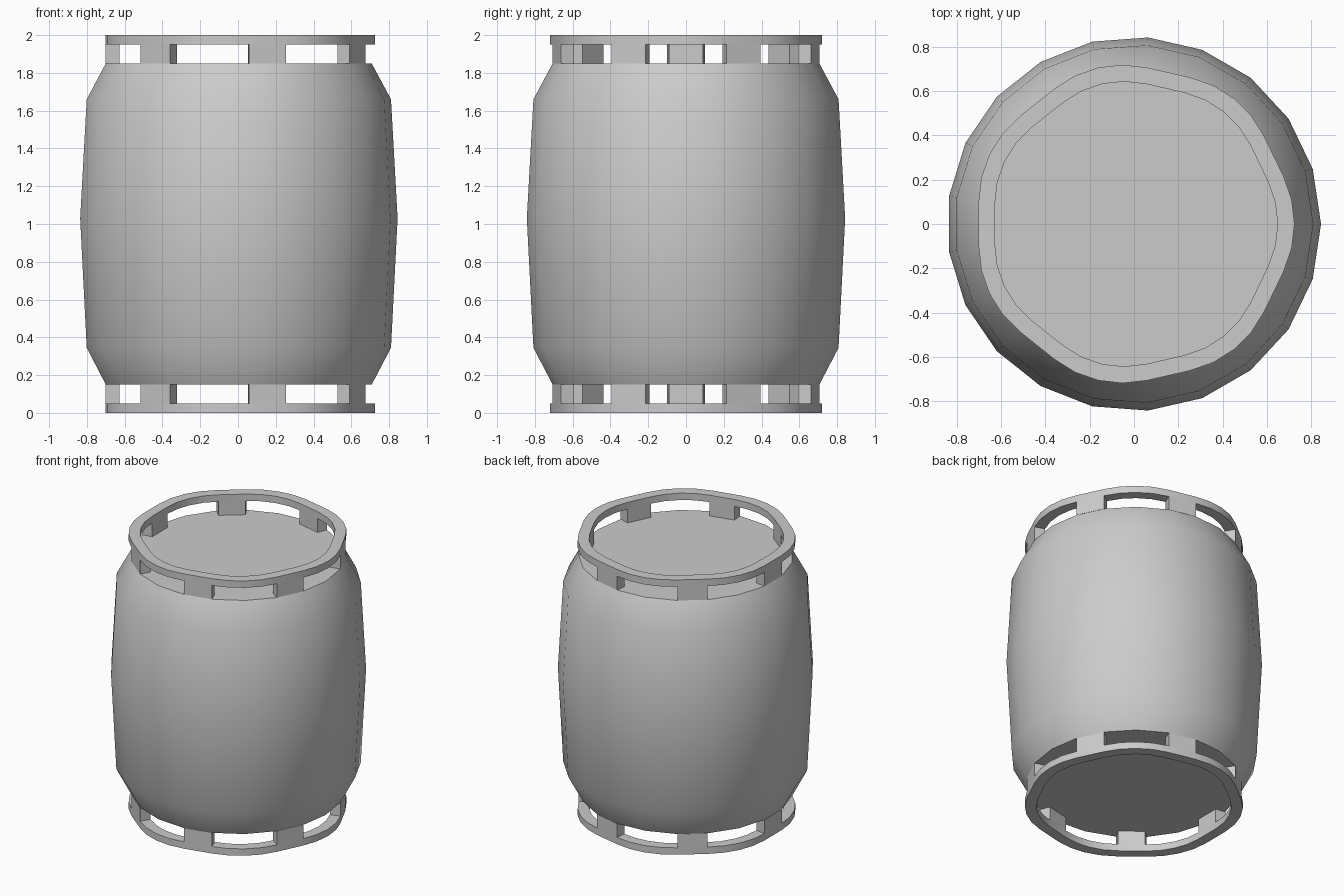
import bpy
import bmesh
from math import sin, cos, pi

SIDES = 21          # facets around the barrel body
LOBES = 7           # rounded corners of each rim, and posts per rim
STEP = 2 * pi / LOBES
ARC = 4             # segments in each rounded corner
INNER = 0.895       # inner rim outline relative to the outer one

if "Cube" in bpy.data.objects:
    bpy.data.objects.remove(bpy.data.objects["Cube"])

grey = bpy.data.materials.new("plain_grey")
grey.use_nodes = True
colour = (0.6, 0.6, 0.6, 1)
grey.diffuse_color = colour
grey.node_tree.nodes["Principled BSDF"].inputs["Base Color"].default_value = colour


def finish(name, bm):
    bmesh.ops.recalc_face_normals(bm, faces=bm.faces)
    mesh = bpy.data.meshes.new(name)
    bm.to_mesh(mesh)
    bm.free()
    mesh.materials.append(grey)
    obj = bpy.data.objects.new(name, mesh)
    bpy.context.collection.objects.link(obj)
    bpy.ops.object.select_all(action='DESELECT')
    obj.select_set(True)
    bpy.context.view_layer.objects.active = obj
    bpy.ops.object.shade_smooth_by_angle(angle=pi / 6)
    return obj


def bridge(bm, a, b):
    for i in range(len(a)):
        j = (i + 1) % len(a)
        bm.faces.new((a[i], a[j], b[j], b[i]))


def loop(bm, points, z, scale=1):
    return [bm.verts.new((x * scale, y * scale, z)) for x, y in points]


def corner(k):
    """Points along one rounded corner of the rim outline."""
    mid = k * STEP
    angles = [mid + STEP * (i / ARC - 0.5) for i in range(ARC + 1)]
    return [(0.23 * cos(mid) + 0.495 * cos(a), 0.23 * sin(mid) + 0.495 * sin(a))
            for a in angles]


# Barrel body: bulging profile with flat ends
circle = [(cos(2 * pi * i / SIDES), sin(2 * pi * i / SIDES)) for i in range(SIDES)]
profile = [(0.708, 0.15), (0.81, 0.345), (0.845, 1.03), (0.81, 1.66), (0.708, 1.85)]
bm = bmesh.new()
rings = [loop(bm, circle, z, r) for r, z in profile]
for lower, upper in zip(rings, rings[1:]):
    bridge(bm, lower, upper)
bm.faces.new(rings[0])
bm.faces.new(rings[-1])
finish("barrel_body", bm)

# Rims: a rounded seven-sided ring held off each end by seven posts
corners = [corner(k) for k in range(LOBES)]
outline = [p for c in corners for p in c]
for end, ring_z, post_z in (("top", (1.95, 2), (1.85, 1.95)),
                            ("bottom", (0, 0.05), (0.05, 0.15))):
    bm = bmesh.new()
    loops = [loop(bm, outline, z, s) for z, s in
             ((ring_z[0], 1), (ring_z[1], 1), (ring_z[1], INNER), (ring_z[0], INNER))]
    for i in range(4):
        bridge(bm, loops[i], loops[(i + 1) % 4])
    finish(end + "_rim", bm)

    # Posts fill the straight stretches between neighbouring corners
    bm = bmesh.new()
    for k in range(LOBES):
        (ax, ay), (bx, by) = corners[k][-1], corners[(k + 1) % LOBES][0]
        base = [(ax, ay), (bx, by), (bx * INNER, by * INNER), (ax * INNER, ay * INNER)]
        low, high = (loop(bm, base, z) for z in post_z)
        bridge(bm, low, high)
        bm.faces.new(low)
        bm.faces.new(high)
    finish(end + "_posts", bm)
